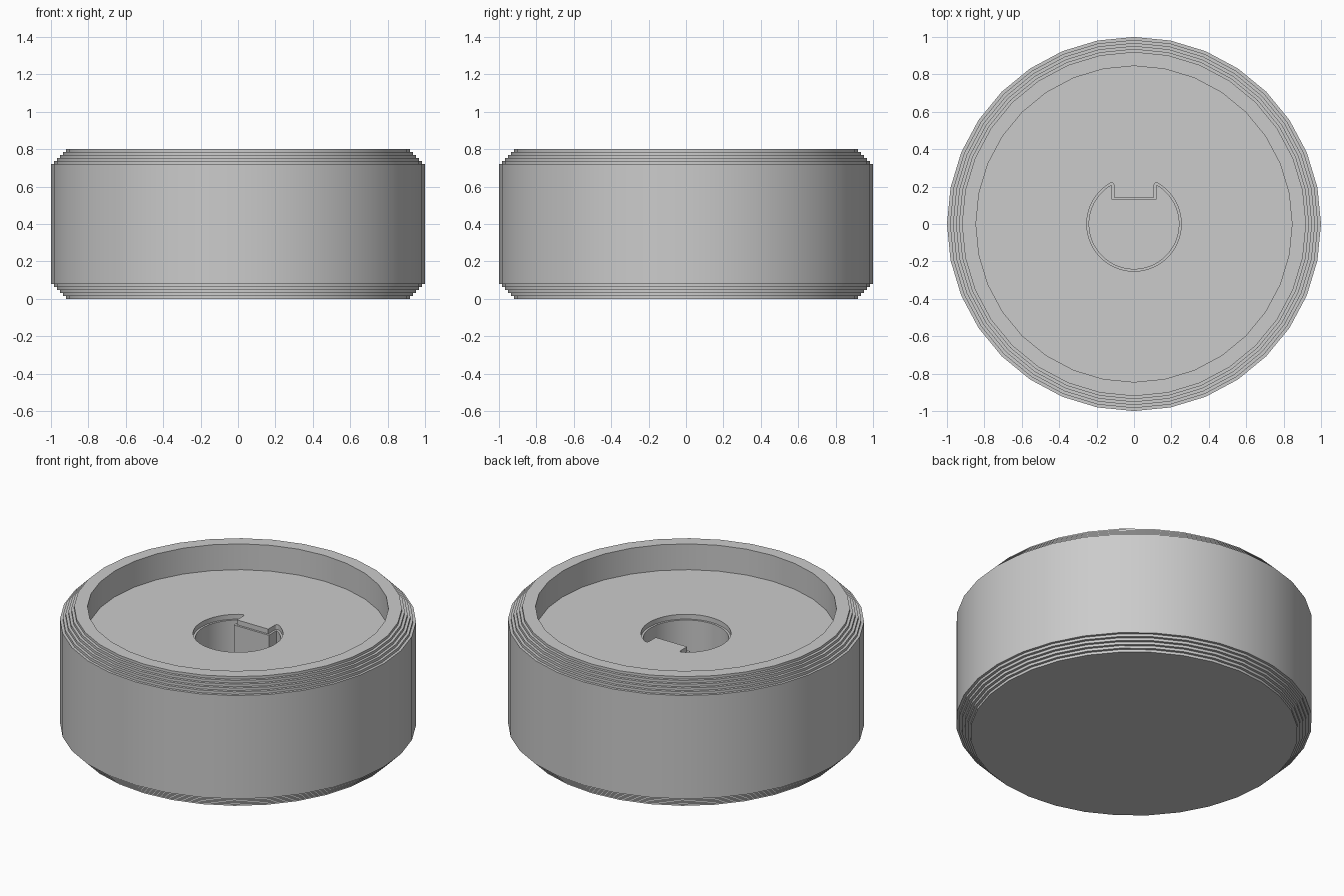
import bpy, bmesh
from math import cos, sin, pi, asin, radians

cube = bpy.data.objects.get("Cube")
if cube:
    bpy.data.objects.remove(cube, do_unlink=True)

SIDES = 32
HEIGHT = 0.8
FLOOR = 0.64
STEPS, STEP = 5, 0.016

grey = bpy.data.materials.new("mid_grey")
grey.use_nodes = True
colour = (0.6, 0.6, 0.6, 1)
grey.diffuse_color = colour
grey.node_tree.nodes["Principled BSDF"].inputs["Base Color"].default_value = colour


def make_object(name, bm):
    bmesh.ops.recalc_face_normals(bm, faces=bm.faces)
    mesh = bpy.data.meshes.new(name)
    bm.to_mesh(mesh)
    bm.free()
    mesh.materials.append(grey)
    obj = bpy.data.objects.new(name, mesh)
    bpy.context.collection.objects.link(obj)
    return obj


def lathe(name, profile):
    """Revolve (radius, z) points and close both ends."""
    bm = bmesh.new()
    rings = [[bm.verts.new((r * cos(2 * pi * i / SIDES), r * sin(2 * pi * i / SIDES), z))
              for i in range(SIDES)] for r, z in profile]
    for low, high in zip(rings, rings[1:]):
        for i in range(SIDES):
            j = (i + 1) % SIDES
            bm.faces.new((low[i], low[j], high[j], high[i]))
    bm.faces.new(rings[0])
    bm.faces.new(rings[-1])
    return make_object(name, bm)


def keyed_outline(grow):
    """Round hole with a square key at the back, offset outward by grow."""
    radius, half, key_y = 0.24, 0.12, 0.13
    tip_angle = asin(half / radius)            # measured from +y
    tip_y = radius * cos(tip_angle)
    side = []
    # half circle from the front round to the key on the +x side
    for i in range(33):
        a = -pi / 2 + (pi - tip_angle) * i / 32
        side.append(((radius + grow) * cos(a), (radius + grow) * sin(a)))
    # rounded tip, then the key corner
    if grow:
        start = pi / 2 - tip_angle
        for i in range(1, 9):
            a = start + (pi - start) * i / 8
            side.append((half + grow * cos(a), tip_y + grow * sin(a)))
    side.append((half - grow, key_y + grow))
    return side + [(-x, y) for x, y in reversed(side[1:])]


def cut(body, name, outline, bottom, top):
    bm = bmesh.new()
    face = bm.faces.new([bm.verts.new((x, y, bottom)) for x, y in outline])
    new = bmesh.ops.extrude_face_region(bm, geom=[face])["geom"]
    bmesh.ops.translate(bm, vec=(0, 0, top - bottom),
                        verts=[v for v in new if isinstance(v, bmesh.types.BMVert)])
    cutter = make_object(name, bm)
    cutter.hide_render = True
    mod = body.modifiers.new(name, "BOOLEAN")
    mod.operation = "DIFFERENCE"
    mod.solver = "EXACT"
    mod.object = cutter
    bpy.context.view_layer.objects.active = body
    bpy.ops.object.modifier_apply(modifier=mod.name)
    bpy.data.objects.remove(cutter, do_unlink=True)


# Stepped rim profile, mirrored for the upper edge
lower = []
for i in range(STEPS):
    r = 1 - STEP * (STEPS - i)
    lower += [(r, STEP * i), (r, STEP * (i + 1))]
lower.append((1, STEP * STEPS))
upper = [(r, HEIGHT - z) for r, z in reversed(lower)]
recess = [(0.845, HEIGHT), (0.845, FLOOR)]
knob = lathe("knob_body", lower + upper + recess)

# Keyed shaft socket with a wider lip at its mouth
cut(knob, "socket_lip", keyed_outline(0.0125), FLOOR - 0.03, HEIGHT)
cut(knob, "shaft_socket", keyed_outline(0), 0.16, HEIGHT + 0.1)

bpy.ops.object.select_all(action="DESELECT")
knob.select_set(True)
bpy.context.view_layer.objects.active = knob
bpy.ops.object.shade_smooth_by_angle(angle=radians(30))
